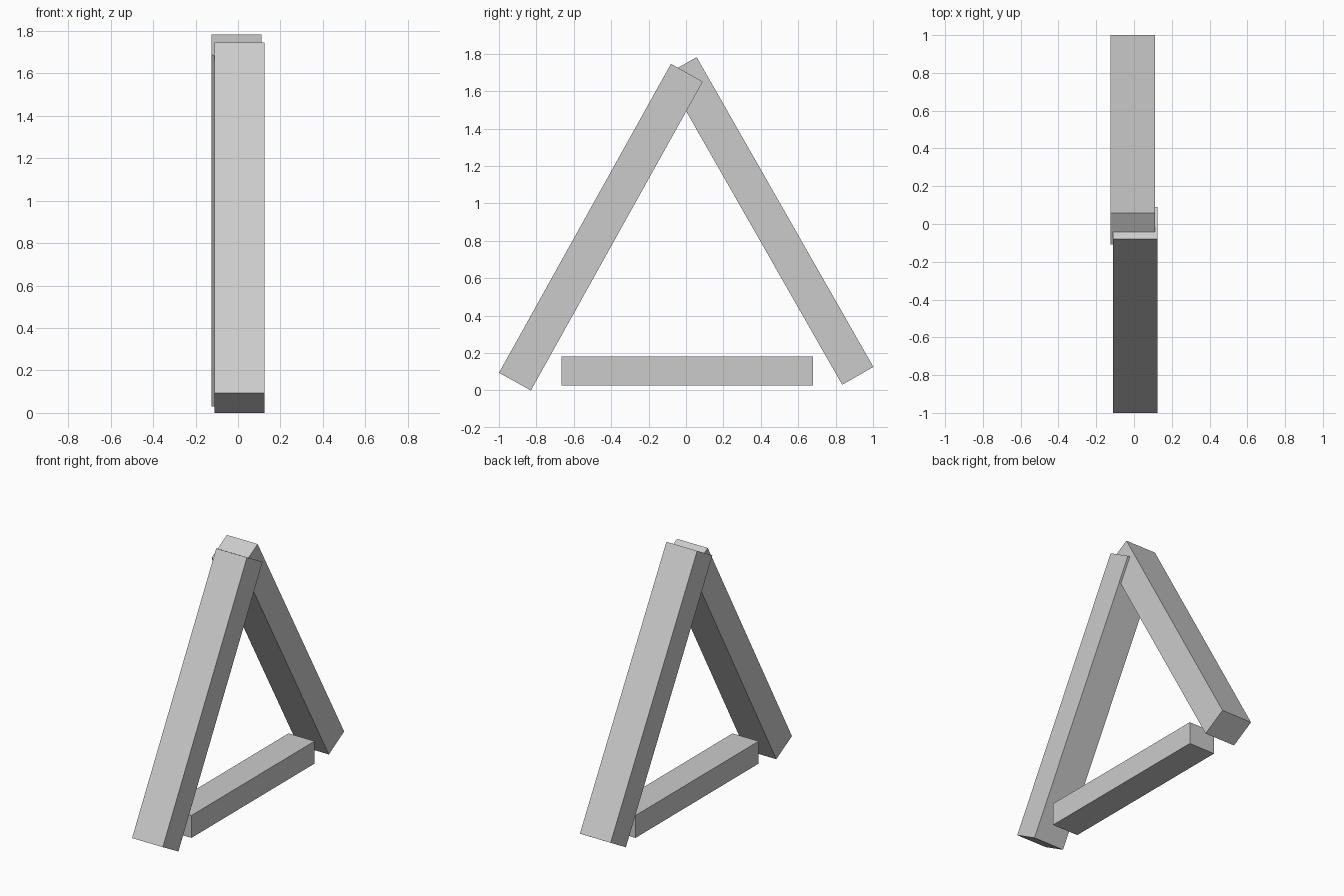
import bpy
import bmesh
import math
from mathutils import Matrix

if "Cube" in bpy.data.objects:
    bpy.data.objects.remove(bpy.data.objects["Cube"])

grey = bpy.data.materials.new("plain_grey")
grey.diffuse_color = (0.6, 0.6, 0.6, 1.0)
grey.use_nodes = True
grey.node_tree.nodes["Principled BSDF"].inputs["Base Color"].default_value = grey.diffuse_color


def beam(name, center, width, length, thickness, angle):
    """Box running along y, tilted about x by angle (degrees)."""
    bm = bmesh.new()
    bmesh.ops.create_cube(bm, size=1.0)
    bm.transform(Matrix.Translation(center)
                 @ Matrix.Rotation(math.radians(angle), 4, 'X')
                 @ Matrix.Diagonal((width, length, thickness, 1.0)))
    mesh = bpy.data.meshes.new(name)
    bm.to_mesh(mesh)
    bm.free()
    mesh.materials.append(grey)
    obj = bpy.data.objects.new(name, mesh)
    bpy.context.collection.objects.link(obj)


# Two leaning beams, crossing at the top and slightly offset sideways
beam("front_leaning_beam", (0.0075, -0.455, 0.873), 0.235, 1.89, 0.195, 60.9)
beam("back_leaning_beam", (-0.0075, 0.446, 0.9065), 0.235, 1.907, 0.192, 60.3 * -1)

# Shorter, thinner beam lying between the feet
beam("bottom_beam", (0.01, 0.0075, 0.1045), 0.2, 1.345, 0.155, 0)
